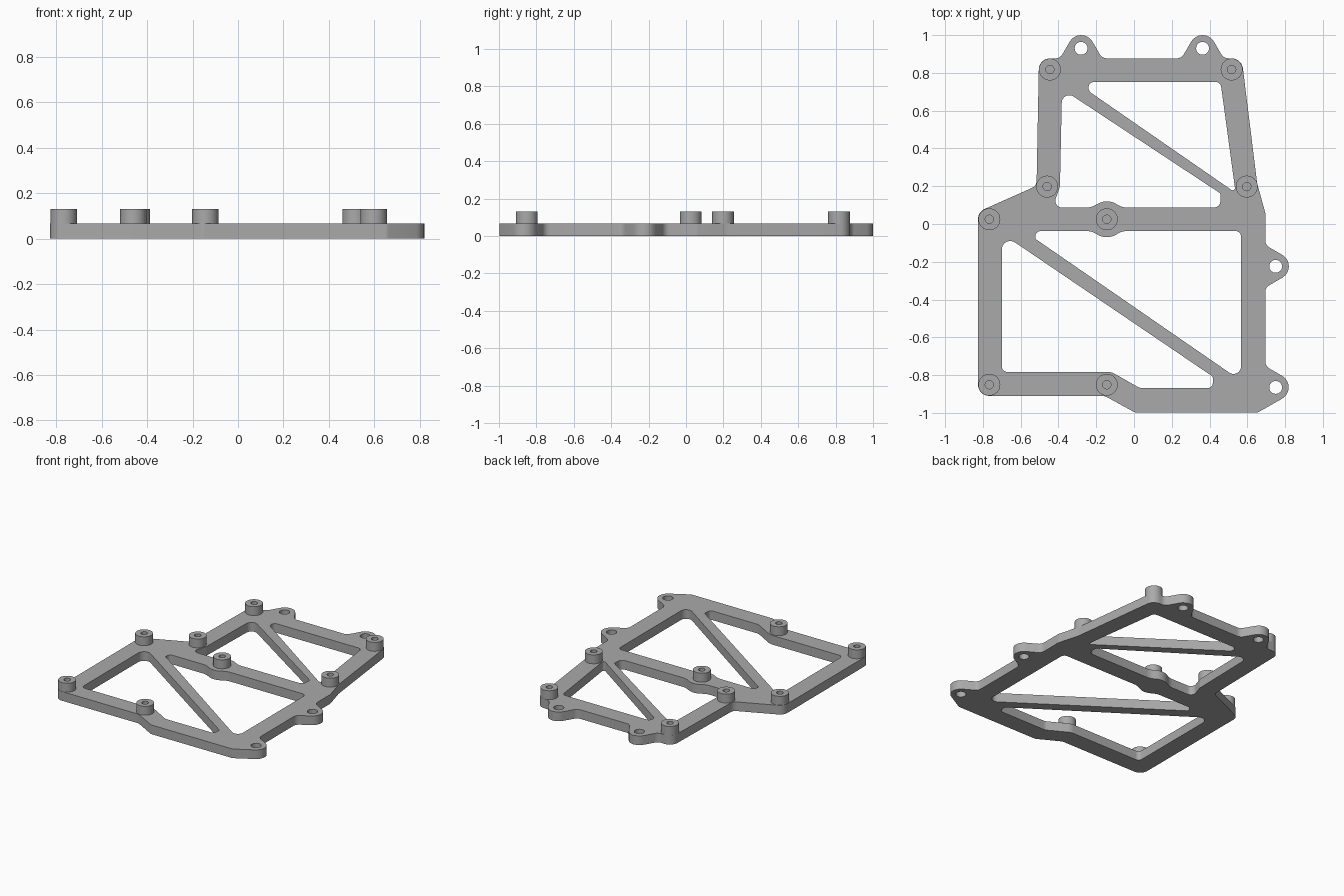
import bpy
import bmesh
import math
from mathutils import Vector

cube = bpy.data.objects.get("Cube")
if cube:
    bpy.data.objects.remove(cube, do_unlink=True)

PLATE, TOP = 0.066, 0.13
EAR_R, BOSS_R = 0.07, 0.058

grey = bpy.data.materials.new("plain grey")
grey.use_nodes = True
colour = (0.4, 0.4, 0.4, 1)
grey.diffuse_color = colour
grey.node_tree.nodes["Principled BSDF"].inputs["Base Color"].default_value = colour


def fillet(corners, steps=8):
    """Round every (x, y, radius) corner of a closed outline."""
    out = []
    for i, (x, y, r) in enumerate(corners):
        p = Vector((x, y))
        a = (Vector(corners[i - 1][:2]) - p).normalized()
        b = (Vector(corners[(i + 1) % len(corners)][:2]) - p).normalized()
        half = a.angle(b) / 2
        centre = p + (a + b).normalized() * r / math.sin(half)
        start = p + a * r / math.tan(half) - centre
        end = p + b * r / math.tan(half) - centre
        sweep = start.angle_signed(end)
        for k in range(steps + 1):
            t = -sweep * k / steps
            c, s = math.cos(t), math.sin(t)
            out.append(centre + Vector((c * start.x - s * start.y, s * start.x + c * start.y)))
    return out


def bump(cx, cy, direction, base, r, half, foot):
    """Three corners of a rounded lug that rises from a straight edge, clockwise."""
    d = Vector(direction)
    side = Vector((d.y, -d.x))
    tip = r / math.sin(half)
    w = (tip - base) * math.tan(half)
    c = Vector((cx, cy))
    pts = [(c + d * base - side * w, foot), (c + d * tip, r), (c + d * base + side * w, foot)]
    return [(p.x, p.y, rad) for p, rad in pts]


def circle(x, y, r, n=32):
    return [Vector((x + r * math.cos(2 * math.pi * i / n), y + r * math.sin(2 * math.pi * i / n)))
            for i in range(n)]


def ear(x, y, direction, base):
    return bump(x, y, direction, base, EAR_R, math.radians(30), 0.045)


# Mounting ears and standoff positions
top_ears = [(-0.28, 0.93), (0.363, 0.93)]
side_ears = [(0.75, -0.224), (0.75, -0.865)]
bosses = [(-0.445, 0.818), (0.517, 0.818), (-0.46, 0.198), (0.597, 0.198),
          (-0.766, 0.025), (-0.144, 0.025), (-0.766, -0.851), (-0.144, -0.851)]

# Outer outline, clockwise from the back left corner
outline = [(-0.503, 0.877, 0.06)]
for e in top_ears:
    outline += ear(*e, (0, 1), -0.053)
outline += [(0.57, 0.877, 0.06), (0.652, 0.215, 0.1), (0.695, 0.06, 0.04)]
outline += ear(*side_ears[0], (1, 0), -0.055)
outline += ear(*side_ears[1], (1, 0), -0.055)[:2]
outline += [(0.655, -0.998, 0.03), (0.005, -0.998, 0.04), (-0.155, -0.91, 0.06),
            (-0.826, -0.91, 0.06), (-0.826, 0.064, 0.06), (-0.516, 0.202, 0.04)]

# Rounding of the crossbar around its central standoff
wide = math.radians(60)
bar_back = bump(-0.144, 0.025, (0, 1), 0.062, 0.095, wide, 0.1)
bar_front = bump(-0.144, 0.025, (0, -1), 0.062, 0.095, wide, 0.1)

# Windows left between the frame and the diagonal braces
back_left = [(-0.381, 0.715, 0.04), (-0.392, 0.2, 0.06), (-0.43, 0.087, 0.035),
             *bar_back, (0.455, 0.087, 0.035), (0.46, 0.16, 0.02)]
back_right = [(-0.255, 0.752, 0.03), (0.458, 0.752, 0.03),
              (0.538, 0.165, 0.012), (-0.235, 0.70, 0.03)]
front_left = [(-0.70, -0.05, 0.045), (0.42, -0.81, 0.025), (0.415, -0.868, 0.025),
              (0.03, -0.868, 0.05), (-0.12, -0.783, 0.08), (-0.70, -0.783, 0.03)]
front_right = [(-0.55, -0.037, 0.03), *reversed(bar_front), (0.567, -0.037, 0.03),
               (0.567, -0.83, 0.04), (-0.52, -0.08, 0.03)]

loops = [fillet(c) for c in (outline, back_left, back_right, front_left, front_right)]
loops += [circle(x, y, 0.034) for x, y in top_ears + side_ears]


def finish(name, mesh):
    obj = bpy.data.objects.new(name, mesh)
    bpy.context.collection.objects.link(obj)
    mesh.materials.clear()
    mesh.materials.append(grey)
    bpy.ops.object.select_all(action="DESELECT")
    obj.select_set(True)
    bpy.context.view_layer.objects.active = obj
    bpy.ops.object.shade_smooth_by_angle(angle=math.radians(35))
    return obj


# Frame plate: filled flat curve with thickness, turned into a mesh
curve = bpy.data.curves.new("frame_outline", "CURVE")
curve.dimensions = "2D"
curve.fill_mode = "BOTH"
curve.extrude = PLATE / 2
for loop in loops:
    spline = curve.splines.new("POLY")
    spline.points.add(len(loop) - 1)
    for point, co in zip(spline.points, loop):
        point.co = (co.x, co.y, 0, 1)
    spline.use_cyclic_u = True
source = bpy.data.objects.new("frame_outline", curve)
bpy.context.collection.objects.link(source)
bpy.context.view_layer.update()
graph = bpy.context.evaluated_depsgraph_get()
plate = bpy.data.meshes.new_from_object(source.evaluated_get(graph))
bpy.data.objects.remove(source, do_unlink=True)
bm = bmesh.new()
bm.from_mesh(plate)
bmesh.ops.remove_doubles(bm, verts=bm.verts, dist=0.0001)
bmesh.ops.recalc_face_normals(bm, faces=bm.faces)
bmesh.ops.translate(bm, verts=bm.verts, vec=(0, 0, PLATE / 2))
bm.to_mesh(plate)
bm.free()
finish("frame_plate", plate)

# Standoffs: turned bosses with a blind screw hole
profile = [(BOSS_R, PLATE - 0.01), (BOSS_R, TOP), (0.022, TOP), (0.022, PLATE + 0.003), (0, PLATE + 0.003)]
bm = bmesh.new()
verts = [bm.verts.new((r, 0, z)) for r, z in profile]
edges = [bm.edges.new(pair) for pair in zip(verts, verts[1:])]
bmesh.ops.spin(bm, geom=verts + edges, axis=(0, 0, 1), cent=(0, 0, 0),
               angle=2 * math.pi, steps=32)
bmesh.ops.remove_doubles(bm, verts=bm.verts, dist=0.0001)
bmesh.ops.recalc_face_normals(bm, faces=bm.faces)
if max(bm.faces, key=lambda f: f.calc_center_median().z).normal.z < 0:
    bmesh.ops.reverse_faces(bm, faces=bm.faces)
boss = bpy.data.meshes.new("standoff")
bm.to_mesh(boss)
bm.free()
for i, (x, y) in enumerate(bosses):
    finish(f"standoff_{i + 1}", boss).location = (x, y, 0)
